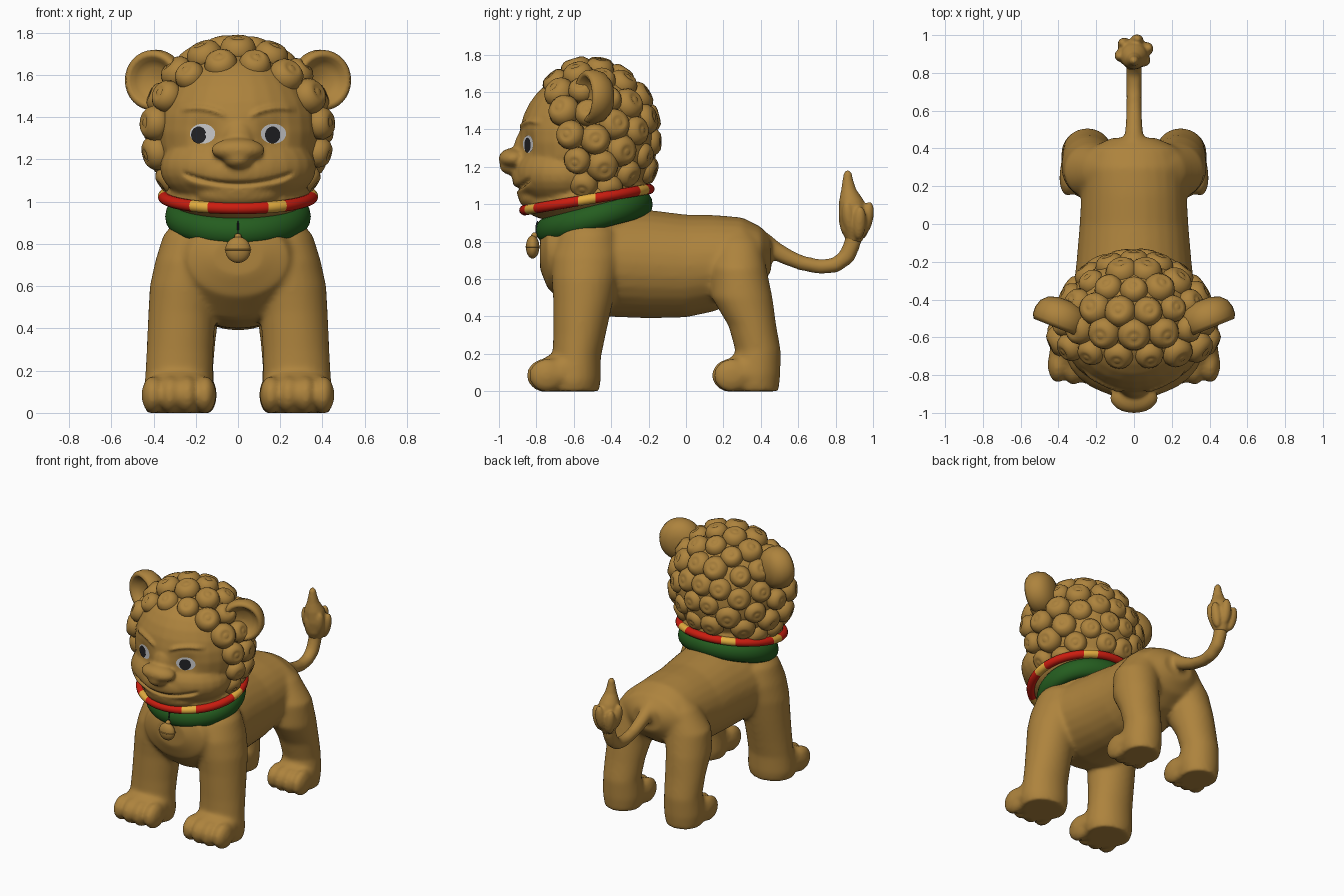
import bpy, bmesh
from math import sin, cos, pi, exp, radians, hypot
from mathutils import Vector, Matrix
from mathutils.bvhtree import BVHTree

if "Cube" in bpy.data.objects:
    bpy.data.objects.remove(bpy.data.objects["Cube"])


def material(name, rgb):
    m = bpy.data.materials.new(name)
    m.use_nodes = True
    m.diffuse_color = (*rgb, 1)
    m.node_tree.nodes["Principled BSDF"].inputs["Base Color"].default_value = (*rgb, 1)
    return m


FUR = material("golden_fur", (0.42, 0.228, 0.047))
GREEN = material("collar_green", (0.018, 0.11, 0.014))
RED = material("cord_red", (0.6, 0.012, 0.005))
YELLOW = material("band_yellow", (0.77, 0.42, 0.05))
WHITE = material("eye_white", (0.6, 0.6, 0.61))
BLACK = material("eye_black", (0.016, 0.016, 0.018))


def finish(bm, name, *mats):
    bmesh.ops.recalc_face_normals(bm, faces=bm.faces)
    me = bpy.data.meshes.new(name)
    bm.to_mesh(me)
    bm.free()
    for m in mats:
        me.materials.append(m)
    ob = bpy.data.objects.new(name, me)
    bpy.context.scene.collection.objects.link(ob)
    for p in me.polygons:
        p.use_smooth = True
    return ob


def blend(ob, voxel, rounds):
    """Fuse overlapping parts into one soft skin."""
    r = ob.modifiers.new("fuse", 'REMESH')
    r.mode, r.voxel_size, r.use_smooth_shade = 'VOXEL', voxel, True
    s = ob.modifiers.new("soften", 'SMOOTH')
    s.factor, s.iterations = 0.5, rounds
    dg = bpy.context.evaluated_depsgraph_get()
    me = bpy.data.meshes.new_from_object(ob.evaluated_get(dg))
    ob.modifiers.clear()
    ob.data = me
    if not me.materials:
        me.materials.append(FUR)
    for p in me.polygons:
        p.use_smooth = True
    return me


def ball(bm, c, r, rot=Matrix()):
    m = Matrix.Translation(c) @ rot @ Matrix.Diagonal((*r, 1))
    bmesh.ops.create_uvsphere(bm, u_segments=28, v_segments=16, radius=1, matrix=m)


def skin(bm, rings):
    """Bridge rings of points into a closed tube."""
    vs = [[bm.verts.new(p) for p in ring] for ring in rings]
    n = len(vs[0])
    for a, b in zip(vs, vs[1:]):
        for i in range(n):
            bm.faces.new((a[i], a[(i + 1) % n], b[(i + 1) % n], b[i]))
    bm.faces.new(vs[0][::-1])
    bm.faces.new(vs[-1])


def loft(bm, secs, axis, n=28):
    """Sections are x, y, z, half width, half depth; axis is the run direction."""
    rings = []
    for k, (x, y, z, ra, rb) in enumerate(secs):
        if axis == 'path':
            p, q = secs[max(k - 1, 0)], secs[min(k + 1, len(secs) - 1)]
            side = Vector((0, p[2] - q[2], q[1] - p[1])).normalized()
        else:
            side = Vector((0, 0, 1)) if axis == 'y' else Vector((0, 1, 0))
        rings.append([Vector((x, y, z)) + Vector((ra * cos(t), 0, 0)) + side * rb * sin(t)
                      for t in (2 * pi * i / n for i in range(n))])
    skin(bm, rings)


def lathe(bm, profile, m, n=20):
    skin(bm, [[m @ Vector((max(r, 0.001) * cos(2 * pi * i / n), max(r, 0.001) * sin(2 * pi * i / n), h))
               for i in range(n)] for r, h in profile])


# Torso, neck, legs, paws and tail stalk
bm = bmesh.new()
torso = [(-.78, .74, .12, .09), (-.74, .73, .24, .18), (-.62, .70, .32, .26), (-.45, .69, .335, .29),
         (-.2, .68, .305, .29), (0, .67, .288, .275), (.15, .685, .28, .258), (.3, .71, .272, .22),
         (.4, .72, .24, .16), (.455, .73, .12, .09)]
loft(bm, [(0, *s) for s in torso], 'y')
loft(bm, [(0, -.5, .75, .29, .25), (0, -.49, .95, .28, .25), (0, -.49, 1.1, .26, .25)], 'z')
front_leg = [(.19, -.52, .93, .09, .1), (.2, -.52, .84, .155, .16), (.222, -.53, .72, .17, .19),
             (.25, -.54, .6, .168, .178), (.265, -.55, .48, .16, .16), (.275, -.57, .3, .158, .14),
             (.28, -.585, .18, .16, .13), (.28, -.6, .06, .17, .145), (.28, -.6, 0, .155, .135)]
hind_leg = [(.14, .28, .87, .05, .05), (.16, .28, .8, .11, .12), (.21, .28, .66, .16, .15),
            (.235, .3, .5, .15, .163), (.243, .355, .35, .138, .128), (.247, .385, .22, .13, .122),
            (.248, .37, .09, .138, .135), (.248, .37, 0, .125, .125)]
for s in (-1, 1):
    for leg, paw_y, wide in ((front_leg, -.69, .172), (hind_leg, .3, .143)):
        loft(bm, [(s * x, *rest) for x, *rest in leg], 'z')
        px = leg[-1][0]
        ball(bm, (s * px, paw_y, .088), (wide, .15, .095))
        ball(bm, (s * px, paw_y + .035, .125), (wide * .94, .13, .085))
        for i in range(4):
            off = (i - 1.5) * wide * .48
            ball(bm, (s * (px + off), paw_y - .072 + abs(off) * .15, .085), (wide * .31, .097, .09))
tail = [(.34, .8, .085), (.42, .785, .062), (.48, .75, .05), (.54, .718, .045), (.62, .685, .041),
        (.72, .665, .041), (.8, .675, .043), (.86, .72, .046), (.89, .79, .046), (.9, .86, .046)]
loft(bm, [(0, y, z, r, r) for y, z, r in tail], 'path', 20)
body = blend(finish(bm, "body", FUR), 0.013, 13)
for v in body.vertices:
    v.co.z = max(v.co.z, 0)

# Flame-shaped tail tuft with lobes
bm = bmesh.new()
tuft = [(.9, .8, .04), (.9, .86, .07), (.9, .94, .082), (.885, 1.02, .066), (.87, 1.08, .04),
        (.865, 1.13, .028), (.865, 1.165, .022), (.865, 1.18, .01)]
loft(bm, [(0, y, z, r, r) for y, z, r in tuft], 'z', 20)
for i in range(6):
    a = i * pi / 3 + .3
    tilt = Matrix.Rotation(a, 4, 'Z') @ Matrix.Rotation(.2, 4, 'Y')
    ball(bm, (.068 * cos(a), .91 + .058 * sin(a), .9 + .025 * (i % 2)), (.034, .036, .09), tilt)
blend(finish(bm, "tail_tuft", FUR), 0.009, 2)

# Head with jaw, muzzle, chin and nose
bm = bmesh.new()
for c, r in (((0, -.5, 1.34), (.375, .34, .4)), ((0, -.55, 1.33), (.385, .345, .38)),
             ((0, -.65, 1.16), (.37, .27, .2)), ((0, -.775, 1.14), (.24, .155, .125)),
             ((0, -.78, 1.035), (.2, .115, .075)), ((0, -.87, 1.29), (.075, .05, .1)),
             ((0, -.925, 1.245), (.128, .077, .056)), ((0, -.925, 1.205), (.07, .072, .05))):
    ball(bm, c, r)
ball(bm, (0, -.53, 1.04), (.35, .335, .12), Matrix.Rotation(.17, 4, 'X'))
head = blend(finish(bm, "head", FUR), 0.011, 8)
for v in head.vertices:
    x, y, z = abs(v.co.x), v.co.y, v.co.z
    if y > -.6:
        continue
    push = .022 * exp(-(hypot(x - .17, z - 1.325) / .07) ** 2)
    if x < .27:
        fade = min(1, (.27 - x) / .04)
        push += .02 * fade * exp(-((z - 1.083 - .75 * x * x) / .011) ** 2)
        push -= .008 * fade * exp(-((z - 1.053 - .75 * x * x) / .02) ** 2)
    if .05 < x < .28:
        fade = min(1, (x - .05) / .04, (.28 - x) / .04)
        push -= .018 * fade * exp(-((z - 1.445 + 1.8 * (x - .2) ** 2) / .014) ** 2)
    v.co.y += push
head.update()
tree = BVHTree.FromPolygons([v.co.copy() for v in head.vertices],
                            [tuple(p.vertices) for p in head.polygons])


# Eyes: thin plates laid over the face
def eye_plate(name, cx, cz, rx, rz, lift, mat):
    bm = bmesh.new()
    bmesh.ops.create_circle(bm, cap_ends=True, segments=28, radius=1)
    bmesh.ops.inset_region(bm, faces=bm.faces[:], thickness=.35)
    bmesh.ops.inset_region(bm, faces=[f for f in bm.faces if len(f.verts) > 4], thickness=.35)
    for v in bm.verts:
        x, z = cx + rx * v.co.x, cz + rz * v.co.y
        hit = tree.ray_cast(Vector((x, -2, z)), Vector((0, 1, 0)))[0]
        v.co = (x, hit.y - lift, z)
    finish(bm, name, mat)


for s, side in ((-1, "right"), (1, "left")):
    eye_plate(side + "_eye_white", s * .168, 1.322, .06, .047, .004, WHITE)
    eye_plate(side + "_iris", s * .175 - .011, 1.316, .036, .04, .008, BLACK)

# Ears: thick cupped dishes turned outward
for s, side in ((-1, "right"), (1, "left")):
    bm = bmesh.new()
    m = (Matrix.Translation((s * .39, -.495, 1.575)) @ Matrix.Rotation(s * .38, 4, 'Z')
         @ Matrix.Rotation(pi / 2, 4, 'X'))
    lathe(bm, [(0, -.1), (.05, -.097), (.1, -.08), (.132, -.048), (.145, -.005), (.143, .035),
               (.128, .058), (.108, .05), (.092, .025), (.06, .005), (0, -.002)], m, 32)
    finish(bm, side + "_ear", FUR)

# Mane: rings of button curls, flaring wider towards the cheeks
bm = bmesh.new()
curl = [(0, .054), (.014, .054), (.022, .049), (.032, .054), (.05, .05), (.068, .034),
        (.08, .005), (.076, -.03), (.03, -.05)]
centre, radii = Vector((0, -.505, 1.34)), Vector((.4, .325, .395))
turn = Matrix.Rotation(radians(18), 4, 'X')
for k in range(6):
    polar = radians(21.6 * k)
    count = max(1, round(2 * pi * sin(polar) / .385))
    for i in range(count):
        a = 2 * pi * (i + .5 * (k % 2)) / count
        d = turn @ Vector((sin(polar) * sin(a), cos(polar), sin(polar) * cos(a)))
        p = centre + d * radii
        p.x *= 1 - .5 * (p.y - centre.y)
        if p.z < 1.06 + .16 * (p.y + .53):
            continue
        normal = Vector((d.x / radii.x, d.y / radii.y, d.z / radii.z)).normalized()
        size = 1 + .09 * sin(5 * i + 2 * k)
        lathe(bm, curl, Matrix.Translation(p) @ normal.to_track_quat('Z', 'Y').to_matrix().to_4x4()
              @ Matrix.Scale(size, 4))
finish(bm, "mane_curls", FUR)


# Collar and cord: tilted oval rings
def neck_ring(name, c, rx, ry, ra, rb, slope, *mats):
    bm = bmesh.new()
    n, k = 96, 14
    v = [[bm.verts.new(((rx + ra * cos(u)) * sin(t), c[1] - (ry + ra * cos(u)) * cos(t),
                        c[2] - slope * ry * cos(t) + rb * sin(u)))
          for u in (2 * pi * j / k for j in range(k))] for t in (2 * pi * i / n for i in range(n))]
    for i in range(n):
        for j in range(k):
            f = bm.faces.new((v[i][j], v[(i + 1) % n][j], v[(i + 1) % n][(j + 1) % k], v[i][(j + 1) % k]))
            if len(mats) > 1 and abs((i + .5) % 16 - 8) < 2.2:
                f.material_index = 1
    finish(bm, name, *mats)


neck_ring("collar", (0, -.49, .93), .29, .257, .055, .07, .27, GREEN)
neck_ring("cord", (0, -.53, 1.025), .35, .332, .03, .028, .17, RED, YELLOW)

# Collar seam and hanging bell
for name, c, r, mat in (("collar_seam", (0, -.793, .87), (.005, .012, .04), BLACK),
                        ("bell", (0, -.82, .772), (.06, .036, .062), FUR)):
    bm = bmesh.new()
    ball(bm, c, r)
    if name == "bell":
        ball(bm, (0, -.82, .772), (.064, .04, .008))
        ball(bm, (0, -.81, .83), (.018, .018, .02))
    finish(bm, name, mat)
